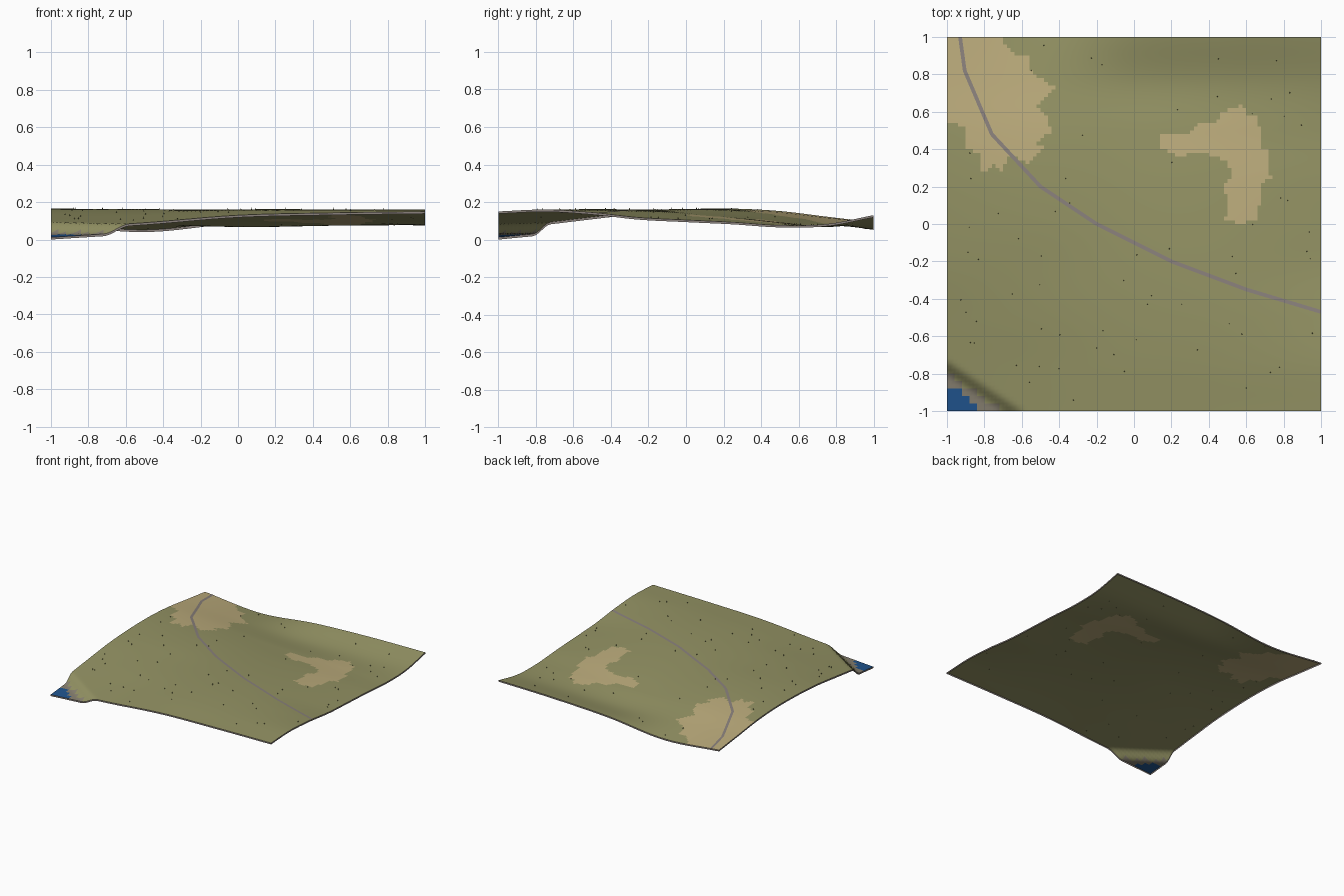
import bpy, bmesh, math, random
from mathutils import Vector

if "Cube" in bpy.data.objects:
    bpy.data.objects.remove(bpy.data.objects["Cube"])

random.seed(4)
N = 100          # terrain cells per side
SKIRT = 0.012    # depth of the border strip


def lin(c):
    c /= 255
    return c / 12.92 if c <= 0.04045 else ((c + 0.055) / 1.055) ** 2.4


def material(name, r, g, b):
    m = bpy.data.materials.new(name)
    m.diffuse_color = (lin(r), lin(g), lin(b), 1)
    m.use_nodes = True
    m.node_tree.nodes["Principled BSDF"].inputs["Base Color"].default_value = m.diffuse_color
    return m


grass = material("grass green", 148, 147, 100)
sand = material("dry tan", 188, 172, 124)
water = material("water blue", 32, 84, 142)
rock = material("rock grey", 135, 128, 112)
path_grey = material("path grey", 138, 129, 124)
tuft_green = material("tuft green", 95, 98, 58)

# Control heights: one column per x (-1, -.5, 0, .5, 1), y from -1 to 1 in steps of .25
HEIGHTS = [
    [.06, .09, .12, .148, .162, .165, .152, .122, .092],
    [.09, .115, .14, .155, .163, .155, .13, .088, .052],
    [.13, .15, .16, .16, .15, .13, .10, .067, .10],
    [.143, .158, .16, .15, .135, .115, .09, .075, .122],
    [.15, .16, .145, .118, .105, .093, .077, .083, .13],
]


def spline(vals, t):
    """Smooth curve through evenly spaced values, t from 0 to 1."""
    n = len(vals) - 1
    s = min(max(t, 0), 1) * n
    i = min(int(s), n - 1)
    f = s - i
    b, c = vals[i], vals[i + 1]
    a = vals[i - 1] if i > 0 else 2 * b - c
    d = vals[i + 2] if i + 2 <= n else 2 * c - b
    return b + 0.5 * f * (c - a + f * (2 * a - 5 * b + 4 * c - d + f * (3 * (b - c) + d - a)))


def shore(x, y):
    """Below 1 in the sea corner, above 1 on land."""
    return (x + 1) / 0.35 + (y + 1) / 0.23


def height(x, y):
    land = spline([spline(col, (y + 1) / 2) for col in HEIGHTS], (x + 1) / 2)
    u = shore(x, y)
    sea = SKIRT + 0.022 * min(u, 1)
    k = min(max((u - 0.8) / 0.4, 0), 1)
    k = k * k * (3 - 2 * k)
    return sea + (land - sea) * k


def inside(poly, x, y):
    hit = False
    for (x1, y1), (x2, y2) in zip(poly, poly[1:] + poly[:1]):
        if (y1 > y) != (y2 > y) and x < x1 + (y - y1) * (x2 - x1) / (y2 - y1):
            hit = not hit
    return hit


def make_object(name, bm, mats, smooth=False):
    me = bpy.data.meshes.new(name)
    bm.to_mesh(me)
    bm.free()
    for m in mats:
        me.materials.append(m)
    for p in me.polygons:
        p.use_smooth = smooth
    ob = bpy.data.objects.new(name, me)
    bpy.context.collection.objects.link(ob)
    return ob


# Outlines of the two dry patches
PATCHES = [
    [(-1.1, 1.1), (-.71, 1.1), (-.71, .98), (-.64, .9), (-.55, .9), (-.56, .82), (-.48, .77),
     (-.42, .73), (-.51, .63), (-.47, .58), (-.44, .49), (-.52, .44), (-.49, .41), (-.56, .32),
     (-.66, .37), (-.72, .26), (-.74, .33), (-.81, .27), (-.83, .38), (-.89, .40), (-.9, .52), (-1.1, .56)],
    [(.15, .48), (.28, .48), (.35, .54), (.43, .53), (.47, .6), (.58, .64), (.61, .58), (.67, .59),
     (.65, .52), (.69, .50), (.67, .4), (.72, .39), (.71, .30), (.74, .25), (.68, .21), (.69, .12),
     (.65, .09), (.66, .03), (.58, 0), (.49, .03), (.51, .12), (.47, .2), (.52, .26), (.5, .33),
     (.36, .39), (.25, .36), (.15, .4)],
]

# Terrain sheet
bm = bmesh.new()
step = 2 / N
grid = []
for j in range(N + 1):
    row = []
    for i in range(N + 1):
        x, y = -1 + i * step, -1 + j * step
        row.append(bm.verts.new((x, y, height(x, y))))
    grid.append(row)
for j in range(N):
    for i in range(N):
        f = bm.faces.new((grid[j][i], grid[j][i + 1], grid[j + 1][i + 1], grid[j + 1][i]))
        c = f.calc_center_median()
        # colour by location: stepped water, rocky shore, dry patches, grass
        sx, sy = (math.floor(v * 25) / 25 + 0.02 for v in (c.x, c.y))
        if (sx + 1) / 0.19 + (sy + 1) / 0.15 < 1:
            f.material_index = 2
        elif shore(sx, sy) < 0.85:
            f.material_index = 3
        elif any(inside(p, c.x, c.y) for p in PATCHES):
            f.material_index = 1
make_object("terrain", bm, [grass, sand, water, rock], True)

# Thin border strip hanging from the terrain rim
bm = bmesh.new()
rim = ([(-1 + i * step, -1) for i in range(N)] + [(1, -1 + i * step) for i in range(N)]
       + [(1 - i * step, 1) for i in range(N)] + [(-1, 1 - i * step) for i in range(N)])
tops = [bm.verts.new((x, y, height(x, y))) for x, y in rim]
lows = [bm.verts.new((x, y, height(x, y) - SKIRT)) for x, y in rim]
for k in range(len(rim)):
    n = (k + 1) % len(rim)
    bm.faces.new((lows[k], lows[n], tops[n], tops[k]))
make_object("border_strip", bm, [path_grey])

# Winding path, a ribbon laid over the ground
ROUTE = [(-.93, 1), (-.905, .82), (-.76, .48), (-.5, .2), (-.2, 0), (.2, -.2), (.6, -.35), (1, -.47)]
pts = []
for a, b in zip(ROUTE, ROUTE[1:]):
    pts += [Vector(a).lerp(Vector(b), k / 12) for k in range(12)]
pts.append(Vector(ROUTE[-1]))
bm = bmesh.new()
prev = None
for k, p in enumerate(pts):
    d = (pts[min(k + 1, len(pts) - 1)] - pts[max(k - 1, 0)]).normalized()
    side = Vector((-d.y, d.x)) * 0.01
    pair = []
    for q in (p - side, p + side):
        qx, qy = min(max(q.x, -1), 1), min(max(q.y, -1), 1)
        pair.append(bm.verts.new((qx, qy, height(qx, qy) + 0.002)))
    if prev:
        bm.faces.new((prev[0], pair[0], pair[1], prev[1]))
    prev = pair
make_object("path", bm, [path_grey], True)

# Scattered tiny grass tufts
bm = bmesh.new()
for _ in range(70):
    x, y = random.uniform(-.96, .96), random.uniform(-.96, .96)
    if shore(x, y) < 1.6 or any(inside(p, x, y) for p in PATCHES):
        continue
    z = height(x, y)
    tip = bm.verts.new((x, y, z + 0.01))
    base = [bm.verts.new((x + 0.004 * math.cos(a), y + 0.004 * math.sin(a), z - 0.001))
            for a in (0, 2.09, 4.19)]
    for k in range(3):
        bm.faces.new((base[k], base[(k + 1) % 3], tip))
make_object("grass_tufts", bm, [tuft_green])
